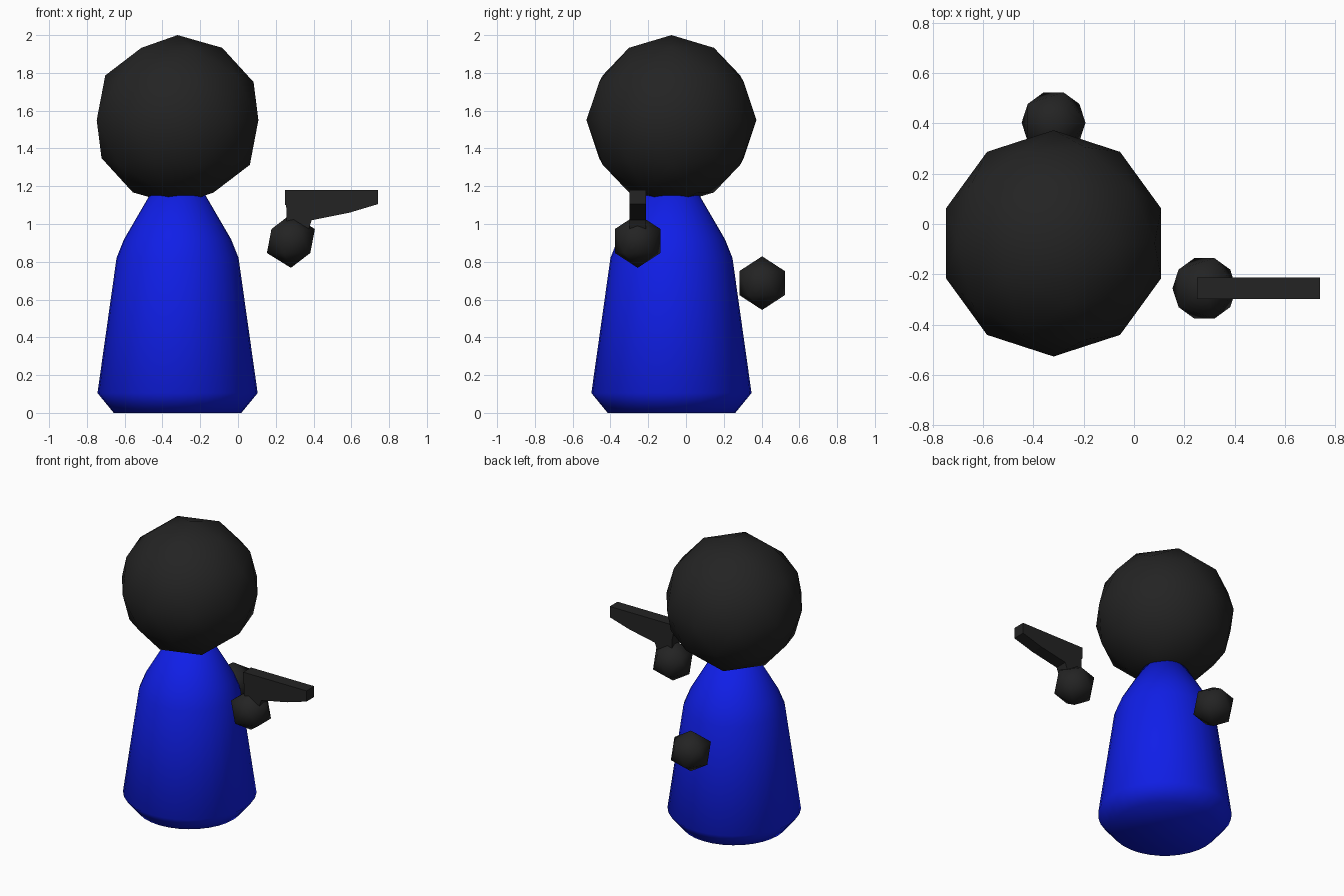
import bpy, bmesh
from math import sin, cos, tau

if "Cube" in bpy.data.objects:
    bpy.data.objects.remove(bpy.data.objects["Cube"])


def material(name, rgb):
    m = bpy.data.materials.new(name)
    m.diffuse_color = (*rgb, 1)
    m.use_nodes = True
    m.node_tree.nodes["Principled BSDF"].inputs["Base Color"].default_value = m.diffuse_color
    return m


BLACK = material("black", (0.017, 0.017, 0.017))
BLUE = material("blue", (0.005, 0.013, 0.8))


def finish(name, bm, mat, loc, smooth=True):
    bmesh.ops.recalc_face_normals(bm, faces=bm.faces)
    for f in bm.faces:
        f.smooth = smooth
    me = bpy.data.meshes.new(name)
    bm.to_mesh(me)
    bm.free()
    me.materials.append(mat)
    ob = bpy.data.objects.new(name, me)
    ob.location = loc
    bpy.context.collection.objects.link(ob)
    return ob


def ball(name, loc, radius, subdivisions):
    bm = bmesh.new()
    bmesh.ops.create_icosphere(bm, subdivisions=subdivisions, radius=radius)
    return finish(name, bm, BLACK, loc)


def lathe(name, profile, sides, mat, loc):
    bm = bmesh.new()
    rings = [[bm.verts.new((r * cos(tau * i / sides), r * sin(tau * i / sides), z))
              for i in range(sides)] for r, z in profile]
    for a, b in zip(rings, rings[1:]):
        for i in range(sides):
            j = (i + 1) % sides
            bm.faces.new((a[i], a[j], b[j], b[i]))
    bm.faces.new(rings[0])
    bm.faces.new(rings[-1])
    return finish(name, bm, mat, loc)


def plate(name, profile, thickness, mat, loc):
    bm = bmesh.new()
    face = bm.faces.new([bm.verts.new((x, -thickness / 2, z)) for x, z in profile])
    new = bmesh.ops.extrude_face_region(bm, geom=[face])["geom"]
    bmesh.ops.translate(bm, vec=(0, thickness, 0),
                        verts=[v for v in new if isinstance(v, bmesh.types.BMVert)])
    return finish(name, bm, mat, loc, smooth=False)


CX, CY = -0.32, -0.077

# Tapered robe-like body
lathe("body", [(0.338, 0), (0.424, 0.105), (0.323, 0.82), (0.283, 0.92), (0.12, 1.2)],
      32, BLUE, (CX, CY, 0))

# Head and two floating hands
ball("head", (CX, CY, 1.55), 0.45, 2)
ball("front_hand", (0.28, -0.256, 0.91), 0.142, 1)
ball("back_hand", (CX, 0.403, 0.687), 0.142, 1)

# Held pistol: barrel tapering forward, grip sunk into the hand
plate("pistol", [(0.25, 1.18), (0.74, 1.18), (0.74, 1.105), (0.59, 1.06), (0.39, 1.02),
                 (0.37, 0.96), (0.26, 0.96), (0.255, 1.10), (0.25, 1.10)],
      0.086, BLACK, (0, -0.256, 0))
